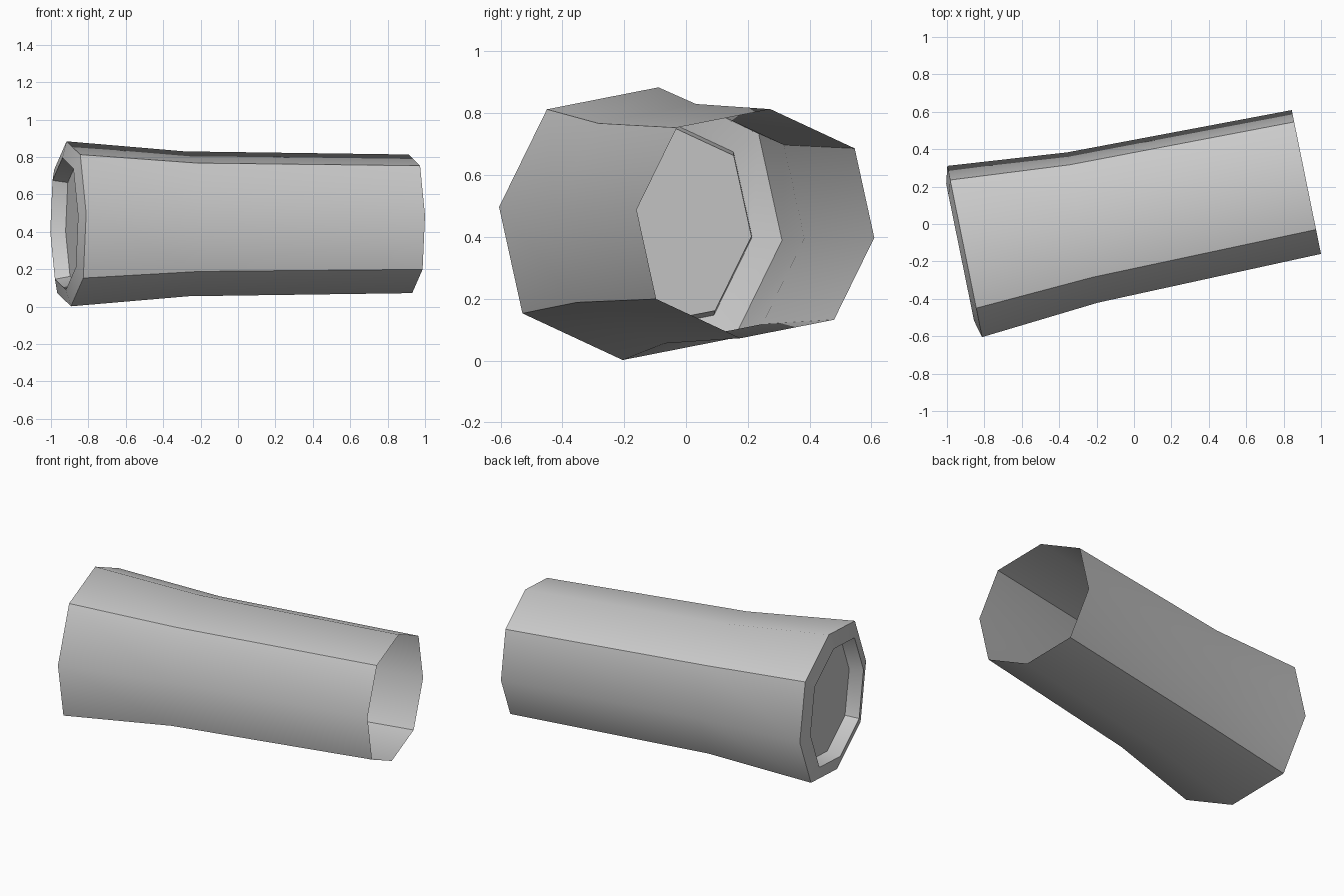
import bpy, bmesh, math
from mathutils import Matrix, Vector

if "Cube" in bpy.data.objects:
    bpy.data.objects.remove(bpy.data.objects["Cube"])

grey = bpy.data.materials.new("grey")
grey.diffuse_color = (0.6, 0.6, 0.6, 1)
grey.use_nodes = True
grey.node_tree.nodes["Principled BSDF"].inputs["Base Color"].default_value = grey.diffuse_color

# Slightly uneven octagon: half the corners, the rest are point-mirrored
half = [(0.059, 0.441), (-0.309, 0.37), (-0.467, 0.054), (-0.39, -0.29)]
octagon = half + [(-u, -w) for u, w in half]

# Tube axis is level and turned about z
place = Matrix.Translation((-0.905, -0.147, 0.443)) @ Matrix.Rotation(math.radians(11.5), 4, 'Z')


def loft(name, sections, cap=False):
    """Skin octagons given as (distance along axis, scale)."""
    bm = bmesh.new()
    rings = [[bm.verts.new(place @ Vector((d, u * s, w * s))) for u, w in octagon]
             for d, s in sections]
    for a, b in zip(rings, rings[1:]):
        for i in range(8):
            j = (i + 1) % 8
            bm.faces.new((a[i], a[j], b[j], b[i]))
    if cap:
        bm.faces.new(rings[0][::-1])
    mesh = bpy.data.meshes.new(name)
    bm.to_mesh(mesh)
    bm.free()
    mesh.materials.append(grey)
    ob = bpy.data.objects.new(name, mesh)
    bpy.context.collection.objects.link(ob)
    bpy.ops.object.select_all(action='DESELECT')
    ob.select_set(True)
    bpy.context.view_layer.objects.active = ob
    bpy.ops.object.shade_smooth_by_angle(angle=math.radians(45))
    return ob


# Open, gently flared outer shell
loft("tube_shell", [(0, 1), (0.643, 0.878), (1.864, 0.84)])
# Raised rim around the wide end
loft("end_rim", [(-0.025, 0.8), (0, 1)])
# Shallow well closed by a flat plate
loft("recessed_end_plate", [(0.055, 0.76), (-0.025, 0.8)], cap=True)
